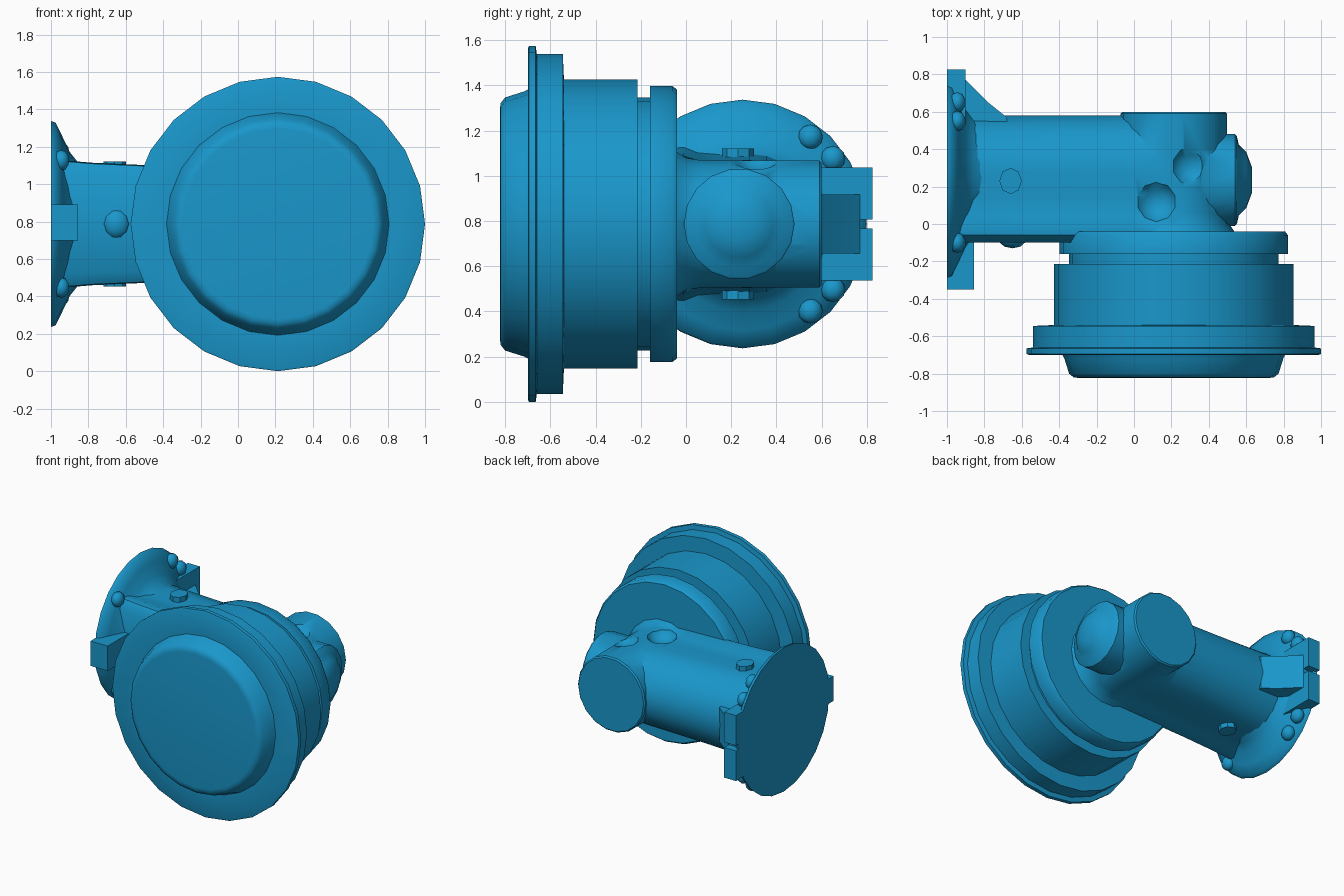
import bpy, bmesh, math
from mathutils import Matrix, Vector

if "Cube" in bpy.data.objects:
    bpy.data.objects.remove(bpy.data.objects["Cube"])

CZ = 0.787  # common axis height
blue = bpy.data.materials.new("blue_paint")
blue.diffuse_color = (0.01, 0.31, 0.60, 1)
blue.use_nodes = True
blue.node_tree.nodes["Principled BSDF"].inputs["Base Color"].default_value = blue.diffuse_color


def smooth(ob, angle):
    bpy.ops.object.select_all(action='DESELECT')
    ob.select_set(True)
    bpy.context.view_layer.objects.active = ob
    bpy.ops.object.shade_smooth_by_angle(angle=math.radians(angle))


def finish(bm, name, angle=35):
    bmesh.ops.recalc_face_normals(bm, faces=bm.faces)
    me = bpy.data.meshes.new(name)
    bm.to_mesh(me)
    bm.free()
    me.materials.append(blue)
    ob = bpy.data.objects.new(name, me)
    bpy.context.collection.objects.link(ob)
    smooth(ob, angle)
    return ob


def loft(name, rings, angle=35):
    """Skin a list of closed rings of points and cap both ends."""
    bm = bmesh.new()
    vs = [[bm.verts.new(p) for p in r] for r in rings]
    n = len(vs[0])
    for a, b in zip(vs, vs[1:]):
        for i in range(n):
            j = (i + 1) % n
            bm.faces.new((a[i], a[j], b[j], b[i]))
    bm.faces.new(vs[0])
    bm.faces.new(vs[-1])
    return finish(bm, name, angle)


def turned(name, axis, centre, profile, n=24, angle=35):
    """Lathe (position, radius) pairs about the x or y axis."""
    rings = []
    for t, r in profile:
        ring = []
        for i in range(n):
            a = 2 * math.pi * i / n
            u, v = r * math.cos(a), CZ + r * math.sin(a)
            ring.append((t, centre + u, v) if axis == 'x' else (centre + u, t, v))
        rings.append(ring)
    return loft(name, rings, angle)


def prism(name, pts, z0, z1):
    return loft(name, [[(x, y, z) for x, y in pts] for z in (z0, z1)])


def ball(name, loc, size):
    bm = bmesh.new()
    m = Matrix.Translation(Vector(loc)) @ Matrix.Diagonal((*size, 1))
    bmesh.ops.create_uvsphere(bm, u_segments=10, v_segments=6, radius=1, matrix=m)
    return finish(bm, name, 50)


def boolean(ob, other, operation):
    mod = ob.modifiers.new(operation.lower(), 'BOOLEAN')
    mod.operation, mod.solver, mod.object = operation, 'EXACT', other
    bpy.context.view_layer.objects.active = ob
    bpy.ops.object.modifier_apply(modifier=mod.name)
    bpy.data.objects.remove(other)


# Stepped drum with domed front cover
turned("drum", 'y', 0.213, [
    (-0.823, 0.51), (-0.82, 0.535), (-0.80, 0.56), (-0.72, 0.585), (-0.70, 0.595),
    (-0.70, 0.775), (-0.695, 0.787), (-0.665, 0.787), (-0.66, 0.752),
    (-0.545, 0.752), (-0.54, 0.64), (-0.215, 0.64), (-0.215, 0.56),
    (-0.16, 0.56), (-0.16, 0.61), (-0.06, 0.61), (-0.04, 0.595)], 24, 48)

# Arm: round at the back, flared to a ledge at the front
half = [(-0.10, 0.25), (-0.06, 0.31), (-0.01, 0.315), (0.05, 0.295), (0.15, 0.29)]
half += [(0.28 + 0.30 * math.sin(a), 0.295 * math.cos(a))
         for a in (math.radians(d) for d in range(0, 90, 15))]
section = half + [(0.58, 0)] + [(y, -z) for y, z in reversed(half)]
arm = loft("arm", [[(x, y, CZ + z * s) for y, z in section]
                   for x, s in ((-0.97, 1.09), (-0.78, 1.04), (-0.5, 1.0), (-0.25, 0.98),
                                (0.0, 0.96), (0.2, 0.94))])

# Bosses on the back and the free end, fused into the arm
back_boss = turned("back_boss", 'y', 0.213, [(-0.05, 0.33), (0.0, 0.297), (0.06, 0.287), (0.2, 0.285),
                                             (0.4, 0.285), (0.59, 0.285), (0.6, 0.275)], 18)
end_boss = turned("end_boss", 'x', 0.235, [(0.15, 0.245), (0.35, 0.245), (0.54, 0.245), (0.55, 0.235),
                                           (0.56, 0.19), (0.60, 0.15), (0.63, 0.07)], 18)
boolean(arm, back_boss, 'UNION')
boolean(arm, end_boss, 'UNION')

# Shallow dimples in the top of the arm
for x, y in ((0.31, 0.31), (0.12, 0.12)):
    boolean(arm, ball("dimple_cutter", (x, y, 1.115), (0.12, 0.12, 0.10)), 'DIFFERENCE')
smooth(arm, 48)

# Mounting flange flaring out of the arm
turned("flange", 'x', 0.25, [(-1.0, 0.55), (-0.975, 0.542), (-0.94, 0.47), (-0.90, 0.385),
                             (-0.86, 0.335), (-0.80, 0.30)], 24, 50)

# Back gusset and rim tab, split by a narrow slot; tab on the front rim
for side, s in (("upper", 1), ("lower", -1)):
    prism(f"back_gusset_{side}",
          [(-0.95, 0.4), (-0.95, 0.77), (-0.9, 0.77), (-0.78, 0.65), (-0.68, 0.57), (-0.68, 0.4)],
          CZ, CZ + s * 0.13)
    prism(f"back_tab_{side}", [(-1, 0.55), (-1, 0.825), (-0.9, 0.825), (-0.9, 0.55)],
          CZ + s * 0.02, CZ + s * 0.25)
prism("front_tab", [(-1, -0.35), (-0.855, -0.35), (-0.855, 0.0), (-1, 0.0)], 0.70, 0.89)

# Flange bolts and arm studs, mirrored above and below
for side, s in (("upper", 1), ("lower", -1)):
    for i, (y, z) in enumerate(((0.55, 0.385), (0.65, 0.29), (-0.1, 0.34))):
        ball(f"flange_bolt_{side}_{i}", (-0.945, y, CZ + s * z), (0.045, 0.055, 0.055))
    prism(f"arm_stud_{side}", [(-0.66 + 0.06 * math.cos(k * math.pi / 4),
                                0.23 + 0.07 * math.sin(k * math.pi / 4)) for k in range(8)],
          CZ + s * 0.28, CZ + s * 0.335)
ball("front_stud", (-0.65, -0.08, CZ), (0.075, 0.05, 0.08))
